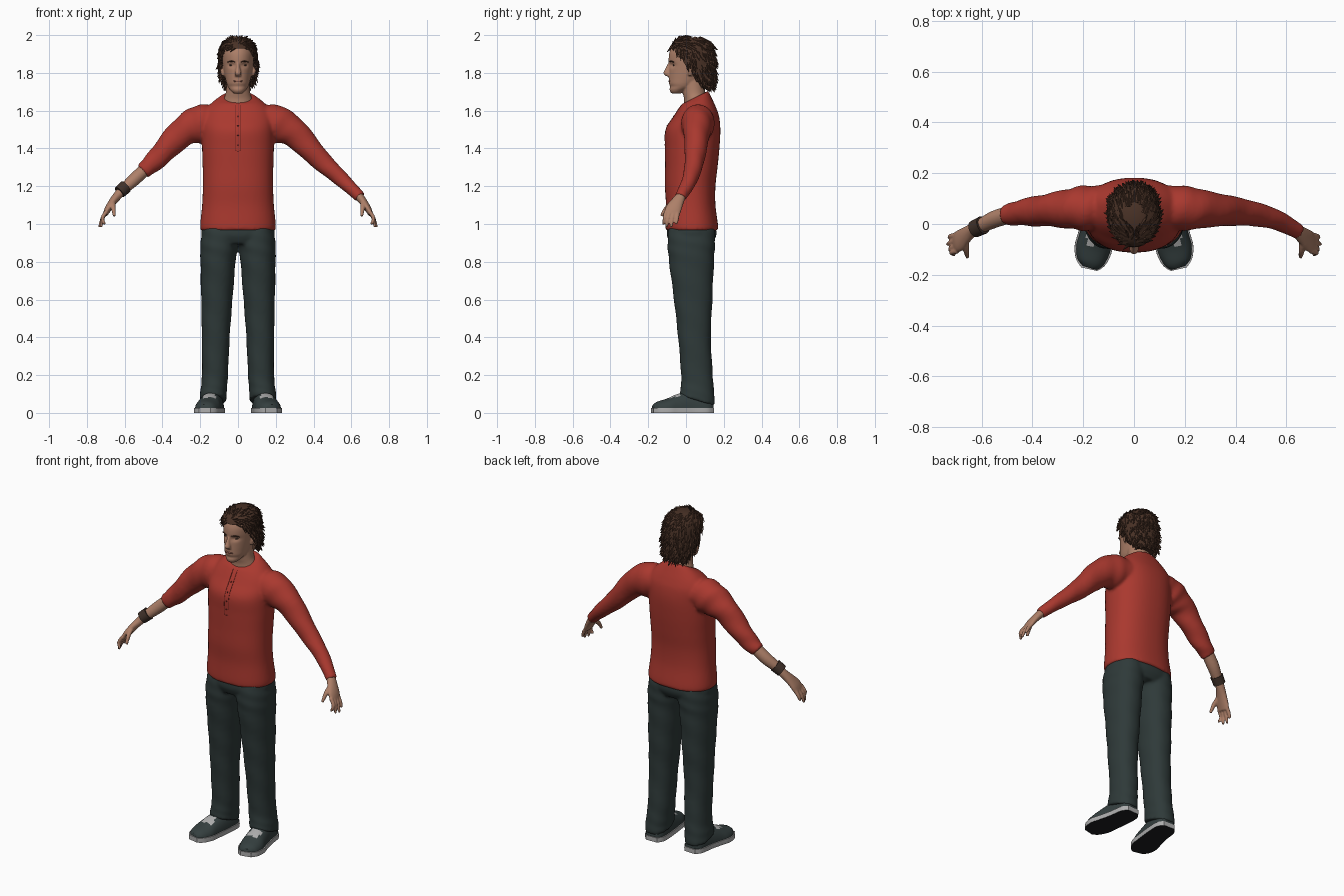
import bpy, bmesh, math, random
from mathutils import Vector, Matrix

if "Cube" in bpy.data.objects:
    bpy.data.objects.remove(bpy.data.objects["Cube"])

random.seed(4)


def mat(name, r, g, b):
    m = bpy.data.materials.new(name)
    m.diffuse_color = (r, g, b, 1)
    m.use_nodes = True
    m.node_tree.nodes["Principled BSDF"].inputs["Base Color"].default_value = m.diffuse_color
    return m


RED = mat("red knit", 0.40, 0.040, 0.028)
SEAM = mat("dark red seam", 0.16, 0.018, 0.014)
CLOTH = mat("dark green grey cloth", 0.028, 0.042, 0.041)
SKIN = mat("skin", 0.42, 0.215, 0.14)
LIP = mat("lip", 0.30, 0.12, 0.085)
HAIR = mat("brown hair", 0.066, 0.031, 0.019)
LEATHER = mat("brown leather", 0.05, 0.03, 0.022)
SHOE = mat("shoe fabric", 0.035, 0.05, 0.05)
GREY = mat("light grey rubber", 0.42, 0.42, 0.42)
BLACK = mat("black tread", 0.012, 0.013, 0.015)


def spline(rows, sub):
    """Catmull-Rom interpolation between ring rows."""
    out = []
    for i in range(len(rows) - 1):
        p = [rows[max(0, min(len(rows) - 1, i + k))] for k in (-1, 0, 1, 2)]
        for s in range(sub):
            t = s / sub
            out.append([0.5 * (2 * b + (c - a) * t + (2 * a - 5 * b + 4 * c - d) * t * t
                               + (3 * b - a - 3 * c + d) * t ** 3) for a, b, c, d in zip(*p)])
    return out + [list(rows[-1])]


def loft(bm, rows, axis=None, n=32, sub=5, power=2.0, ripple=0.0, zlim=(-9, 9)):
    """Skin rings (x, y, z, ra, rb, tilt). Without an axis the rings stay level."""
    rows = spline([tuple(r) + (0,) * (6 - len(r)) for r in rows], sub)
    pts = [Vector(r[:3]) for r in rows]
    rings = []
    for i, r in enumerate(rows):
        u, v = Vector((1, 0, 0)), Vector((0, 1, 0))
        if axis:
            t = (pts[min(i + 1, len(pts) - 1)] - pts[max(i - 1, 0)]).normalized()
            v = t.cross(Vector(axis)).normalized()
            u = v.cross(t)
        ring = []
        for k in range(n):
            a = 2 * math.pi * k / n
            c, s = math.cos(a), math.sin(a)
            f = 1 + ripple * math.sin(i * 1.5 + 2 * a)
            c = math.copysign(abs(c) ** (2 / power), c) * max(r[3], .001) * f
            s = math.copysign(abs(s) ** (2 / power), s) * max(r[4], .001) * f
            p = pts[i] + u * c + v * s
            p.z = min(max(p.z + r[5] * s, zlim[0]), zlim[1])
            ring.append(bm.verts.new(p))
        rings.append(ring)
    for a, b in zip(rings, rings[1:]):
        for k in range(n):
            bm.faces.new((a[k], a[k - 1], b[k - 1], b[k]))
    bm.faces.new(rings[0])
    bm.faces.new(rings[-1][::-1])


def finish(name, bm, mats, voxel=0, smooth=4, angle=50):
    bmesh.ops.recalc_face_normals(bm, faces=bm.faces)
    me = bpy.data.meshes.new(name)
    bm.to_mesh(me)
    bm.free()
    ob = bpy.data.objects.new(name, me)
    bpy.context.collection.objects.link(ob)
    for m in mats:
        me.materials.append(m)
    if voxel:
        r = ob.modifiers.new("blend", 'REMESH')
        r.mode, r.voxel_size, r.use_smooth_shade = 'VOXEL', voxel, True
        s = ob.modifiers.new("soften", 'SMOOTH')
        s.factor, s.iterations = 0.5, smooth
    else:
        bpy.ops.object.select_all(action='DESELECT')
        bpy.context.view_layer.objects.active = ob
        ob.select_set(True)
        bpy.ops.object.shade_smooth_by_angle(angle=math.radians(angle))
    return ob


def flip(rows, s):
    return [(r[0] * s,) + tuple(r[1:]) for r in rows]


def blob(name, loc, size, m):
    bm = bmesh.new()
    bmesh.ops.create_uvsphere(bm, u_segments=16, v_segments=10, radius=1,
                              matrix=Matrix.Translation(loc) @ Matrix.Diagonal((*size, 1)))
    return finish(name, bm, [m])


# Shirt: torso plus one long and one pushed-up sleeve, blended together
bm = bmesh.new()
loft(bm, [(0, .032, .965, .199, .139), (0, .03, 1.0, .2, .139), (0, .025, 1.1, .19, .131),
          (0, .022, 1.2, .186, .134), (0, .028, 1.3, .187, .139), (0, .033, 1.4, .19, .144),
          (0, .037, 1.5, .19, .145), (0, .055, 1.57, .187, .12), (0, .062, 1.615, .165, .098),
          (0, .058, 1.652, .125, .078, .2), (0, .055, 1.674, .086, .062, .5)], n=48, power=2.3)
upper = [(.12, .065, 1.545, .085, .08), (.2, .062, 1.53, .088, .1), (.3, .057, 1.48, .07, .077),
         (.43, .046, 1.345, .053, .056)]
loft(bm, upper + [(.55, .02, 1.235, .041, .041), (.648, -.03, 1.142, .031, .03)],
     (0, 1, 0), ripple=.02)
loft(bm, flip(upper + [(.505, .034, 1.278, .04, .042)], -1), (0, 1, 0), ripple=.04)
shirt = finish("shirt", bm, [RED], .009)

# Placket seams and buttons laid on the chest
body = shirt.evaluated_get(bpy.context.evaluated_depsgraph_get())


def chest(x, z):
    hit, loc, _, _ = body.ray_cast((x, -1, z), (0, 1, 0))
    return loc if hit else Vector((x, -.1, z))


for name, path in (("placket_right", [(-.014, 1.39 + .02 * i) for i in range(13)]),
                   ("placket_left", [(.014, 1.39 + .02 * i) for i in range(13)]),
                   ("placket_end", [(-.016, 1.39), (0, 1.384), (.016, 1.39)])):
    cu = bpy.data.curves.new(name, 'CURVE')
    cu.dimensions, cu.bevel_depth, cu.bevel_resolution = '3D', .0014, 1
    sp = cu.splines.new('POLY')
    sp.points.add(len(path) - 1)
    for p, q in zip(sp.points, path):
        p.co = (*chest(*q), 1)
    cu.materials.append(SEAM)
    bpy.context.collection.objects.link(bpy.data.objects.new(name, cu))
for i in range(4):
    blob("button_%d" % (i + 1), chest(0, 1.42 + .05 * i), (.004, .003, .004), SEAM)

# Trousers: pelvis and two straight legs
bm = bmesh.new()
loft(bm, [(0, .028, .895, .15, .11), (0, .03, .94, .193, .131), (0, .03, .99, .188, .127)],
     n=48, power=2.3)
for s in (1, -1):
    loft(bm, flip([(.133, .06, .065, .072, .094, -.3), (.13, .06, .11, .07, .09, -.15),
                   (.122, .058, .2, .069, .084), (.118, .045, .4, .074, .087),
                   (.112, .038, .6, .083, .102), (.106, .029, .8, .093, .119),
                   (.1, .028, .9, .098, .126), (.095, .03, .98, .09, .122)], s),
         power=2.2, ripple=.014)
finish("trousers", bm, [CLOTH], .009)

# Shoes: upper with light laces, rubber sole with dark tread
foot = [(.128, .143, .035, .05), (.13, .11, .055, .085), (.137, .03, .06, .1),
        (.151, -.05, .065, .08), (.161, -.1, .068, .058), (.17, -.15, .053, .042),
        (.176, -.172, .03, .026)]
for side, s in (("left", 1), ("right", -1)):
    bm = bmesh.new()
    loft(bm, flip([(x, y, .018, a, b) for x, y, a, b in foot], s), (1, 0, 0), power=2.2,
         zlim=(.018, 1))
    for f in bm.faces:
        c = f.calc_center_median()
        if -.085 < c.y < -.03 and abs(abs(c.x) - .153) < .034 and c.z > .05:
            f.material_index = 1
    finish("shoe_" + side, bm, [SHOE, GREY])
    bm = bmesh.new()
    loft(bm, flip([(x, y, .013, a + .006, .05) for x, y, a, b in
                   [(.128, .148, .03, 0)] + foot[1:-1] + [(.176, -.178, .026, 0)]], s),
         (1, 0, 0), power=3.5, zlim=(0, .027))
    for f in bm.faces:
        f.material_index = int(all(v.co.z < .001 for v in f.verts))
    finish("sole_" + side, bm, [GREY, BLACK], angle=35)

# Hands with five fingers; the bare forearm is only on the right
palm = [(.635, -.023, 1.153, .026, .024), (.663, -.045, 1.118, .034, .021),
        (.688, -.066, 1.08, .043, .018), (.703, -.074, 1.05, .04, .013)]
fingers = [(-.106, .705, -.12, .998), (-.085, .724, -.104, .984),
           (-.064, .734, -.08, .983), (-.043, .729, -.052, 1.0)]
for side, s in (("left", 1), ("right", -1)):
    bm = bmesh.new()
    arm = [(.48, .04, 1.3, .034, .034), (.55, .018, 1.235, .034, .034),
           (.61, -.012, 1.18, .027, .027)] if s < 0 else [(.62, -.015, 1.168, .026, .024)]
    loft(bm, flip(arm + palm, s), (0, 1, 0), n=20)
    for y, tx, ty, tz in fingers:
        loft(bm, flip([(.695, y, 1.068, .011, .011), (.718, (y + ty) / 2, 1.03, .0105, .0105),
                       (tx, ty, tz, .007, .007)], s), (0, 1, 0), n=10, sub=3)
    loft(bm, flip([(.663, -.06, 1.12, .014, .014), (.66, -.103, 1.085, .0125, .0125),
                   (.655, -.13, 1.042, .008, .008)], s), (1, 0, 0), n=10, sub=3)
    finish("hand_" + side, bm, [SKIN], .005, 2)

# Leather wristband
bm = bmesh.new()
loft(bm, [(-.594, -.004, 1.198, .036, .036), (-.628, -.02, 1.168, .034, .034)],
     (0, 1, 0), n=24, sub=2)
finish("wristband", bm, [LEATHER])

# Head: skull with sunken eye sockets, nose, ears and neck blended together
bm = bmesh.new()
loft(bm, [(0, -.052, 1.69, .02, .022), (0, -.045, 1.703, .036, .04), (0, -.02, 1.73, .055, .07),
          (0, .008, 1.77, .067, .099), (0, .025, 1.82, .077, .115), (0, .03, 1.87, .083, .122),
          (0, .03, 1.91, .083, .117), (0, .03, 1.95, .07, .098), (0, .03, 1.975, .045, .065)],
     n=64, sub=8)
for v in bm.verts:
    if v.co.y < 0:
        d = ((abs(v.co.x) - .034) / .02) ** 2 + ((v.co.z - 1.842) / .013) ** 2
        v.co.y += .013 * math.exp(-d)
        v.co.y += .006 * math.exp(-((v.co.z - 1.728) / .01) ** 2)
loft(bm, [(0, -.084, 1.85, .008, .012), (0, -.092, 1.825, .011, .017),
          (0, -.1, 1.797, .018, .02), (0, -.09, 1.782, .015, .014)], n=16)
loft(bm, [(0, .05, 1.61, .085, .062), (0, .05, 1.66, .075, .06), (0, .042, 1.7, .064, .06),
          (0, .035, 1.78, .06, .06)], n=32)
for s in (1, -1):
    loft(bm, flip([(.078, .022, 1.785, .008, .011), (.086, .028, 1.815, .012, .019),
                   (.088, .032, 1.845, .01, .016)], s), n=12)
finish("head", bm, [SKIN], .005, 2)

# Eyes, brows and lips
for side, s in (("left", 1), ("right", -1)):
    blob("eye_" + side, (.033 * s, -.063, 1.84), (.013, .007, .0055), LEATHER)
    bm = bmesh.new()
    loft(bm, flip([(.016, -.087, 1.858, .003, .002), (.035, -.08, 1.862, .004, .003),
                   (.055, -.066, 1.857, .003, .002)], s), (0, 1, 0), n=8, sub=4)
    finish("brow_" + side, bm, [HAIR])
blob("lips", (0, -.085, 1.756), (.025, .009, .0065), LIP)

# Hair: cap cut along the hairline, covered with short pointed locks
bm = bmesh.new()
loft(bm, [(0, .09, 1.725, .06, .048), (0, .075, 1.76, .088, .078), (0, .055, 1.82, .1, .1),
          (0, .036, 1.87, .101, .12), (0, .028, 1.92, .097, .12), (0, .03, 1.96, .08, .098),
          (0, .03, 1.988, .04, .05)], n=40, sub=5)
bmesh.ops.recalc_face_normals(bm, faces=bm.faces)
front = [f for f in bm.faces if f.calc_center_median().z < 1.925 and
         f.calc_center_median().y < -.06 + (1.925 - f.calc_center_median().z) * .7]
bmesh.ops.delete(bm, geom=front, context='FACES')
roots = [(f.calc_center_median(), f.normal.copy()) for f in bm.faces]
for p, nrm in random.sample(roots, min(380, len(roots))):
    back = .9 if p.z > 1.93 else .25
    d = (nrm * random.uniform(.25, .5) + Vector((random.uniform(-.25, .25), back, -.8))).normalized()
    d = (d - nrm * min(0, d.dot(nrm) - .22)).normalized()
    size = random.uniform(.03, .046)
    m = Matrix.Translation(p + d * size * .35 - nrm * .004) @ d.to_track_quat('Z', 'Y').to_matrix().to_4x4()
    bmesh.ops.create_cone(bm, cap_ends=True, segments=5, radius1=.010, radius2=.001,
                          depth=size, matrix=m)
for v in bm.verts:
    v.co.z = min(v.co.z, 2.0)
finish("hair", bm, [HAIR], angle=35)
